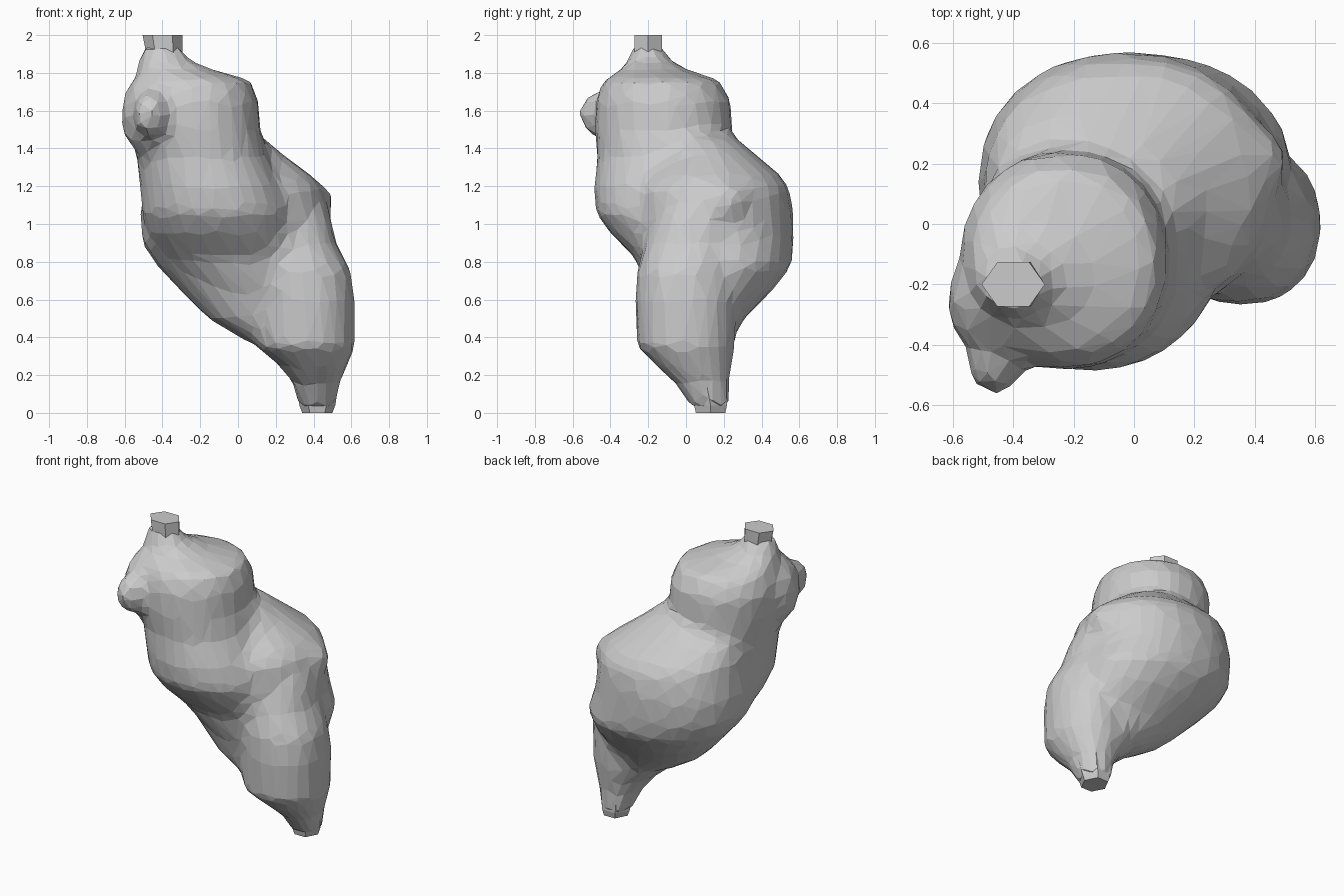
import bpy, bmesh, math
from mathutils import Matrix, Vector


def finish(bm, name):
    bmesh.ops.recalc_face_normals(bm, faces=bm.faces[:])
    me = bpy.data.meshes.new(name)
    bm.to_mesh(me)
    bm.free()
    ob = bpy.data.objects.new(name, me)
    bpy.context.collection.objects.link(ob)
    return ob


def loft(bm, sections, n=24, power=2.2):
    # each section: z, centre x, centre y, radius x, radius y
    rings = []
    for z, cx, cy, rx, ry in sections:
        ring = []
        for i in range(n):
            a = 2 * math.pi * i / n
            c, s = math.cos(a), math.sin(a)
            x = math.copysign(abs(c) ** (2 / power), c)
            y = math.copysign(abs(s) ** (2 / power), s)
            ring.append(bm.verts.new((cx + rx * x, cy + ry * y, z)))
        rings.append(ring)
    for r0, r1 in zip(rings, rings[1:]):
        for i in range(n):
            j = (i + 1) % n
            bm.faces.new((r0[i], r0[j], r1[j], r1[i]))
    bm.faces.new(rings[0])
    bm.faces.new(rings[-1])


bm = bmesh.new()
# upper whorl
loft(bm, [(1.95, -.40, -.20, .10, .08), (1.88, -.40, -.20, .12, .10),
          (1.82, -.34, -.17, .20, .17), (1.76, -.24, -.13, .31, .31),
          (1.65, -.235, -.12, .345, .36), (1.50, -.225, -.12, .345, .365),
          (1.35, -.19, -.10, .35, .37), (1.20, -.14, -.09, .38, .40),
          (1.06, -.11, -.08, .40, .40), (.95, -.09, -.03, .39, .37),
          (.82, -.03, .02, .37, .29), (.65, .08, .04, .27, .25)], power=2.1)
# body whorl
loft(bm, [(1.46, -.10, .04, .23, .22), (1.36, -.11, .11, .36, .27),
          (1.25, -.05, .13, .45, .38), (1.18, -.02, .13, .48, .42),
          (1.05, -.03, .13, .49, .44), (.90, -.01, .14, .50, .43),
          (.78, .05, .16, .48, .40), (.65, .10, .13, .41, .33),
          (.50, .16, .07, .32, .24), (.38, .28, .05, .24, .19)], power=2.15)
# lip and canal
loft(bm, [(1.20, .36, .18, .09, .13), (1.05, .32, .08, .17, .23),
          (.90, .29, .03, .23, .25), (.75, .335, -.01, .265, .25),
          (.60, .36, .00, .26, .27), (.35, .36, .00, .26, .26),
          (.25, .40, .04, .18, .20), (.15, .415, .09, .12, .14),
          (.03, .42, .13, .10, .105)])
# front left swelling, small knob, right shoulder (centre, radii)
for pos, size in (((-.39, -.255, 1.58), (.24, .22, .27)),
                  ((-.46, -.45, 1.58), (.10, .12, .13)),
                  ((.34, .20, 1.11), (.17, .16, .14))):
    bmesh.ops.create_icosphere(bm, subdivisions=2, radius=1,
                               matrix=Matrix.LocRotScale(Vector(pos), None, Vector(size)))
shell = finish(bm, "shell_body")
m = shell.modifiers.new("fuse", 'REMESH')
m.mode = 'VOXEL'
m.voxel_size = .035
m = shell.modifiers.new("soften", 'SMOOTH')
m.factor = .5
m.iterations = 6
m = shell.modifiers.new("facets", 'DECIMATE')
m.ratio = .1

# six-sided ends
for name, sections in (
        ("apex_stem", [(2.0, -.40, -.20, .105, .085), (1.90, -.39, -.20, .095, .085),
                       (1.78, -.36, -.18, .15, .13)]),
        ("canal_tip", [(.0, .42, .13, .08, .09), (.04, .42, .13, .095, .10),
                       (.2, .42, .10, .12, .13)])):
    bm = bmesh.new()
    loft(bm, sections, n=6, power=2)
    finish(bm, name)
